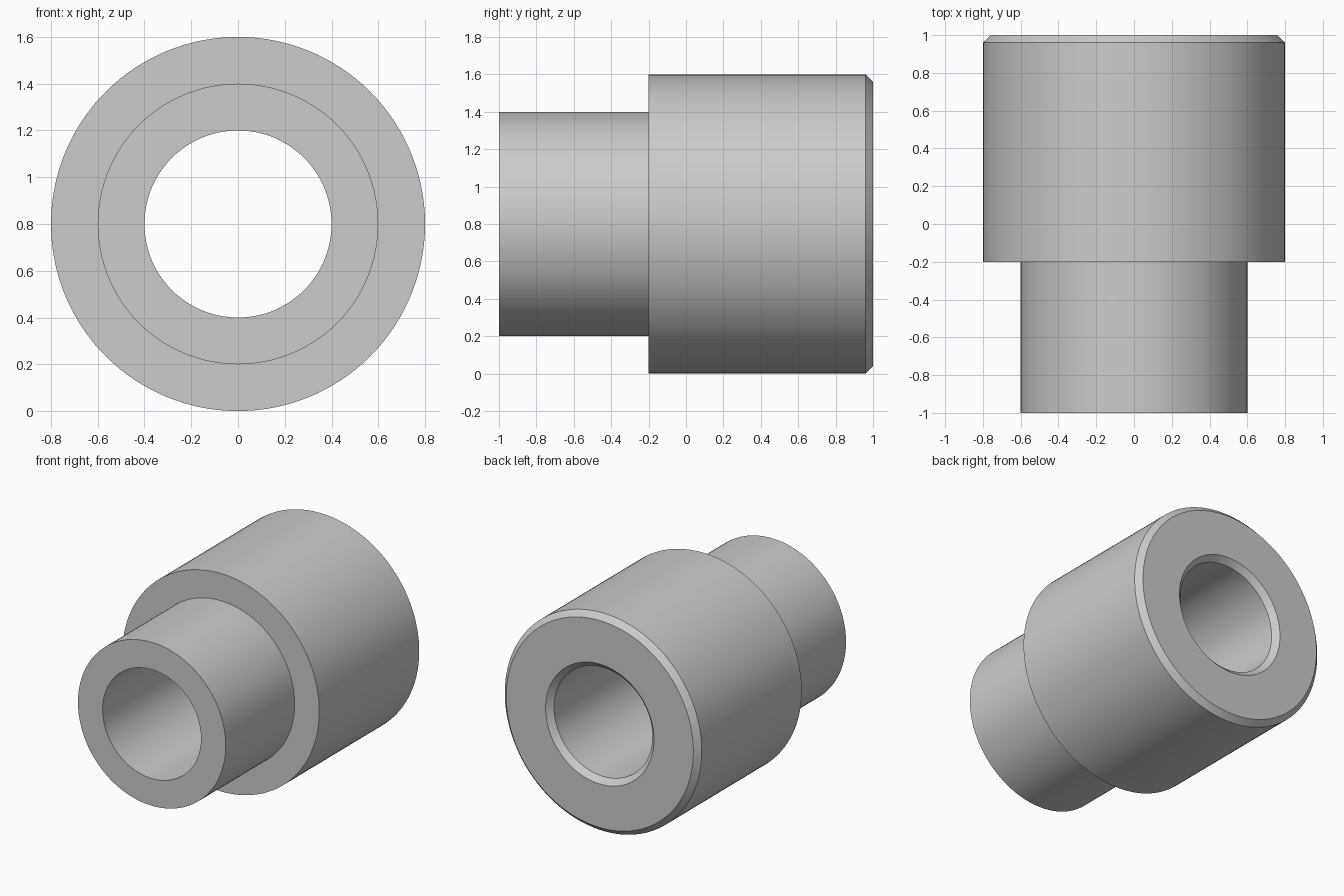
import bpy, bmesh, math

if "Cube" in bpy.data.objects:
    bpy.data.objects.remove(bpy.data.objects["Cube"])

SIDES = 128
AXIS_Z = 0.8
CHAMFER = 0.04

# Closed wall section as (radius, y): bore, chamfered head, shoulder, spigot
profile = [
    (0.4, -1.0),
    (0.4, 1.0 - CHAMFER),
    (0.4 + CHAMFER, 1.0),
    (0.8 - CHAMFER, 1.0),
    (0.8, 1.0 - CHAMFER),
    (0.8, -0.2),
    (0.6, -0.2),
    (0.6, -1.0),
]


def lathe(name, section, sides, axis_z):
    """Revolve a closed section around the y direction at height axis_z."""
    bm = bmesh.new()
    rings = []
    for i in range(sides):
        a = 2 * math.pi * i / sides
        rings.append([bm.verts.new((r * math.cos(a), y, axis_z + r * math.sin(a)))
                      for r, y in section])
    n = len(section)
    for i in range(sides):
        a, b = rings[i], rings[(i + 1) % sides]
        for j in range(n):
            k = (j + 1) % n
            bm.faces.new((a[j], a[k], b[k], b[j]))
    bmesh.ops.recalc_face_normals(bm, faces=bm.faces)
    mesh = bpy.data.meshes.new(name)
    bm.to_mesh(mesh)
    bm.free()
    obj = bpy.data.objects.new(name, mesh)
    bpy.context.collection.objects.link(obj)
    return obj


# Stepped bushing
bushing = lathe("stepped_bushing", profile, SIDES, AXIS_Z)
bpy.context.view_layer.objects.active = bushing
bushing.select_set(True)
bpy.ops.object.shade_smooth_by_angle(angle=math.radians(30))
